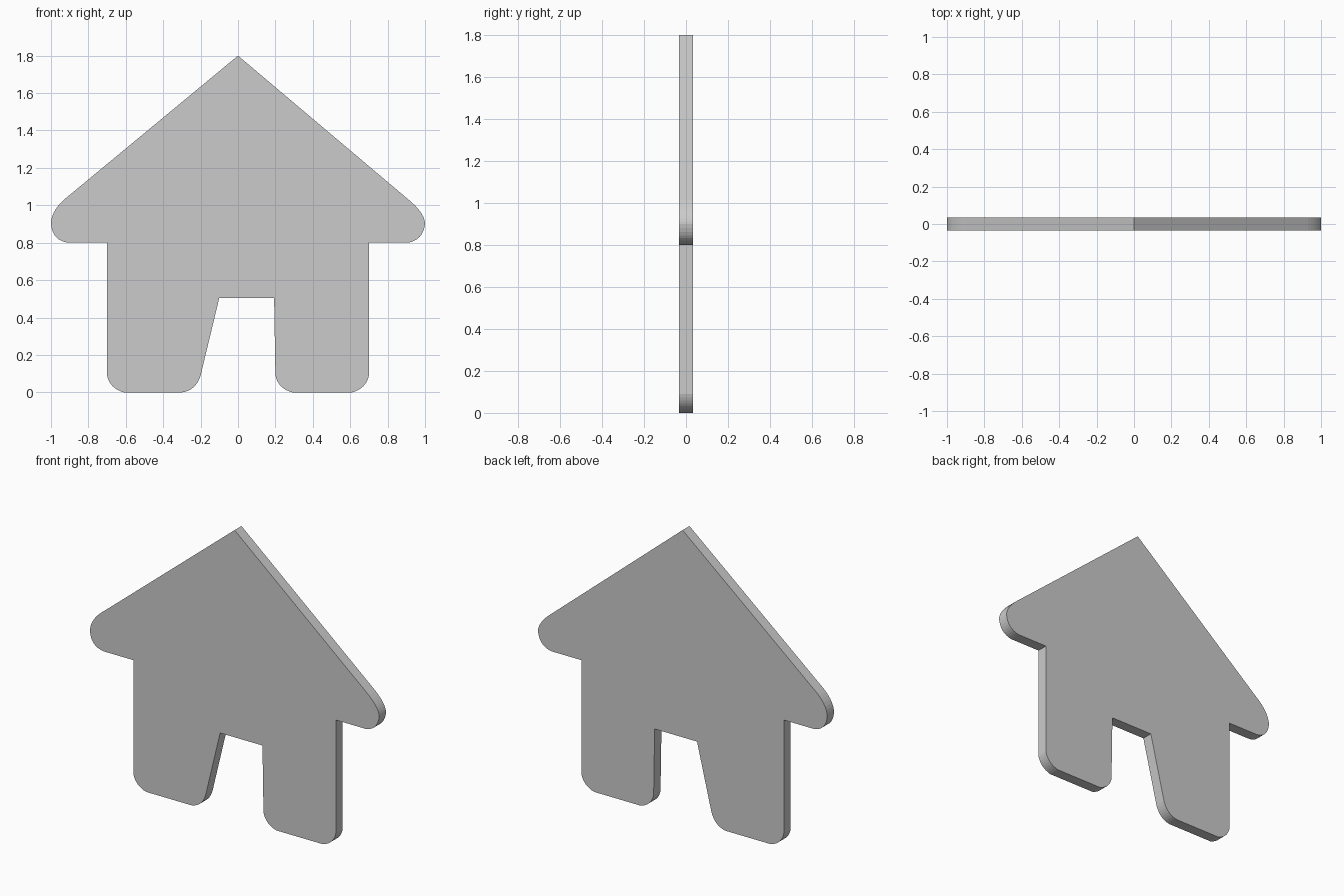
import bpy
import bmesh
from mathutils import Vector

if "Cube" in bpy.data.objects:
    bpy.data.objects.remove(bpy.data.objects["Cube"])

HALF_DEPTH = 0.034


def rounded(start, corner, end, steps=8):
    """Quadratic curve rounding one corner of the outline."""
    a, b, c = Vector(start), Vector(corner), Vector(end)
    return [a * (1 - t) ** 2 + b * 2 * t * (1 - t) + c * t * t
            for t in (i / steps for i in range(steps + 1))]


# House silhouette in x, z, anticlockwise from the roof peak
outline = [(0, 1.8)]
outline += rounded((-0.90, 1.055), (-1.0, 0.98), (-1.0, 0.90))    # left eave
outline += rounded((-1.0, 0.90), (-0.99, 0.805), (-0.90, 0.80))[1:]
outline += [(-0.7, 0.8)]
outline += rounded((-0.7, 0.09), (-0.685, 0.02), (-0.61, 0))      # left foot
outline += rounded((-0.30, 0), (-0.225, 0.01), (-0.20, 0.09))
outline += [(-0.1, 0.505), (0.193, 0.505)]                         # doorway
outline += rounded((0.20, 0.09), (0.215, 0.02), (0.29, 0))        # right foot
outline += rounded((0.61, 0), (0.685, 0.02), (0.70, 0.09))
outline += [(0.7, 0.8)]
outline += rounded((0.91, 0.80), (0.99, 0.815), (1.0, 0.90))      # right eave
outline += rounded((1.0, 0.90), (1.0, 0.95), (0.93, 1.015))[1:]

# Extrude the silhouette into a flat plaque
bm = bmesh.new()
face = bm.faces.new([bm.verts.new((p[0], -HALF_DEPTH, p[1])) for p in outline])
new = bmesh.ops.extrude_face_region(bm, geom=[face], use_keep_orig=True)["geom"]
bmesh.ops.translate(bm, vec=(0, 2 * HALF_DEPTH, 0),
                    verts=[g for g in new if isinstance(g, bmesh.types.BMVert)])
bmesh.ops.recalc_face_normals(bm, faces=bm.faces)
mesh = bpy.data.meshes.new("house_plaque")
bm.to_mesh(mesh)
bm.free()
house = bpy.data.objects.new("house_plaque", mesh)
bpy.context.collection.objects.link(house)
